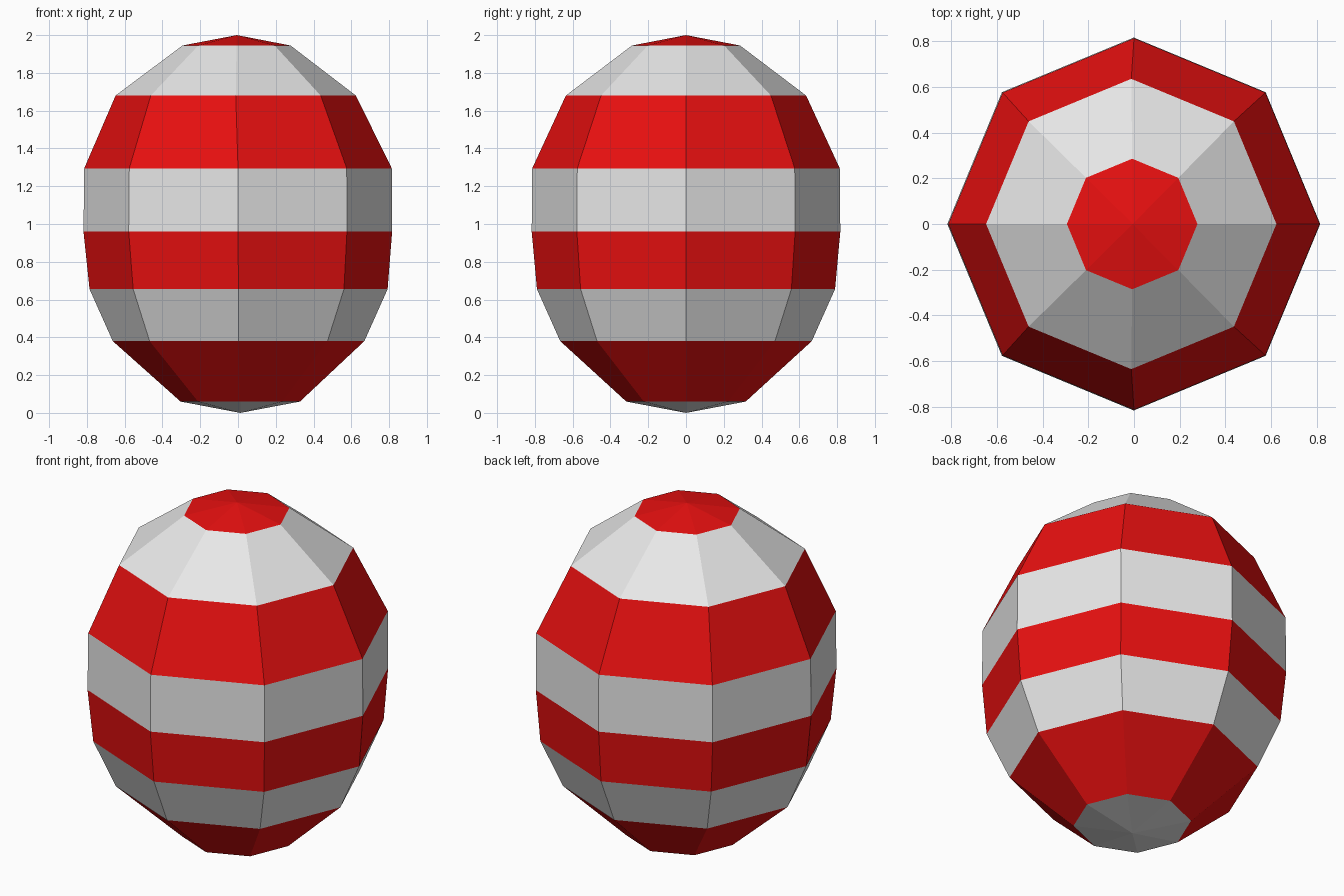
import bpy
import bmesh
from math import cos, sin, tau

cube = bpy.data.objects.get("Cube")
if cube:
    bpy.data.objects.remove(cube, do_unlink=True)


def make_material(name, rgb):
    mat = bpy.data.materials.new(name)
    mat.use_nodes = True
    colour = (*rgb, 1.0)
    mat.diffuse_color = colour
    mat.node_tree.nodes["Principled BSDF"].inputs["Base Color"].default_value = colour
    return mat


SIDES = 8
BOTTOM, TOP = (0.012, 0, 0), (-0.006, 0, 2)

# Egg profile from bottom to top: radius, height, slight sideways lean
PROFILE = [
    (0.316, 0.06, 0.012),
    (0.666, 0.38, 0.003),
    (0.789, 0.655, 0.003),
    (0.817, 0.96, -0.001),
    (0.814, 1.295, 0.0),
    (0.636, 1.68, -0.012),
    (0.286, 1.945, -0.008),
]

bm = bmesh.new()
rings = [
    [bm.verts.new((lean + r * cos(tau * i / SIDES), r * sin(tau * i / SIDES), z))
     for i in range(SIDES)]
    for r, z, lean in PROFILE
]
bottom, top = bm.verts.new(BOTTOM), bm.verts.new(TOP)

# Bands alternate white and red, starting with a white bottom cap
for i in range(SIDES):
    j = (i + 1) % SIDES
    bm.faces.new((bottom, rings[0][j], rings[0][i])).material_index = 0
    for band, (low, high) in enumerate(zip(rings, rings[1:]), start=1):
        bm.faces.new((low[i], low[j], high[j], high[i])).material_index = band % 2
    bm.faces.new((rings[-1][i], rings[-1][j], top)).material_index = len(rings) % 2

bmesh.ops.recalc_face_normals(bm, faces=bm.faces)
mesh = bpy.data.meshes.new("striped_egg")
bm.to_mesh(mesh)
bm.free()

mesh.materials.append(make_material("white", (0.8, 0.8, 0.8)))
mesh.materials.append(make_material("red", (0.8, 0.005, 0.005)))
egg = bpy.data.objects.new("striped_egg", mesh)
bpy.context.collection.objects.link(egg)
